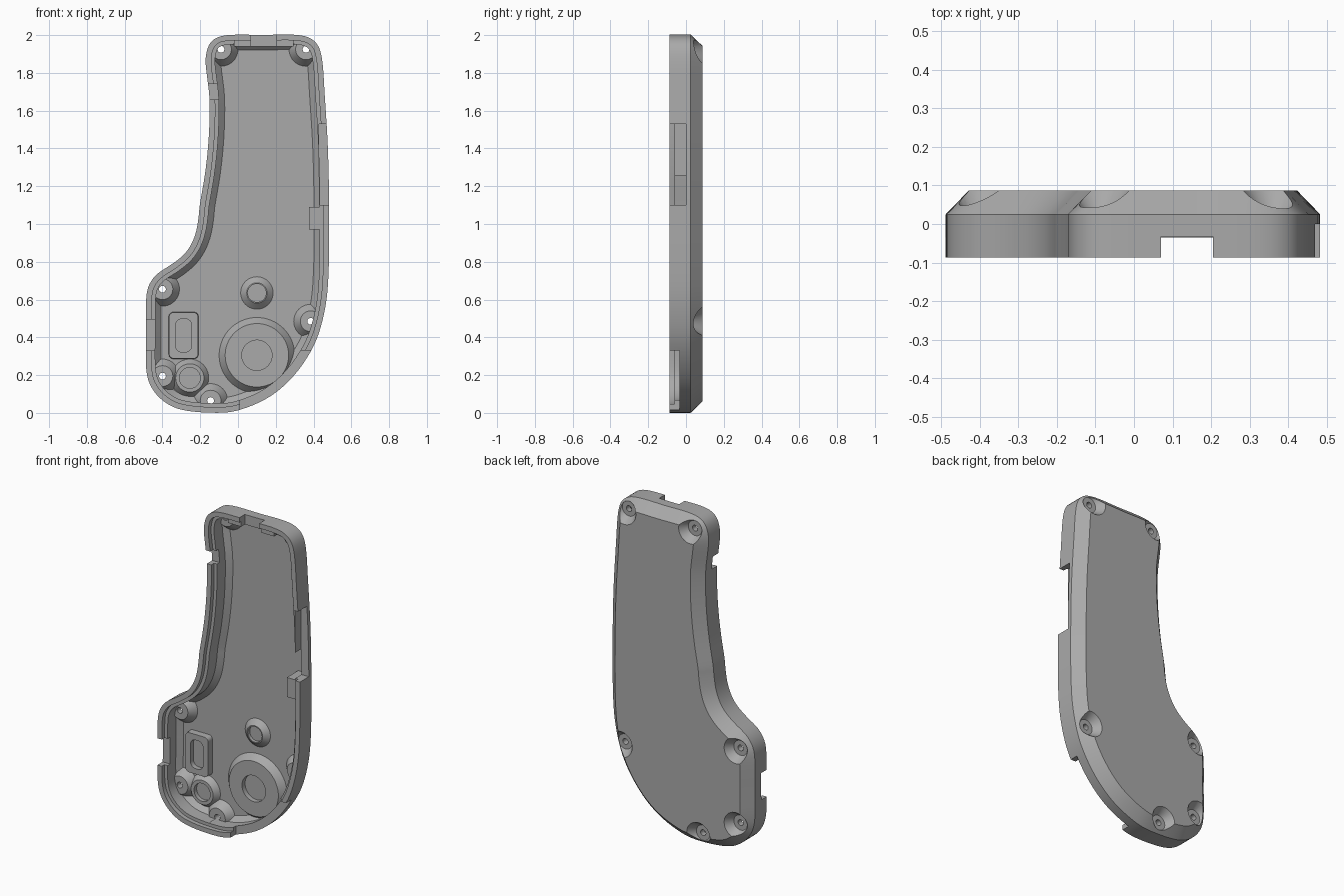
import bpy, bmesh
from math import cos, sin, pi
from mathutils import Vector

if "Cube" in bpy.data.objects:
    bpy.data.objects.remove(bpy.data.objects["Cube"], do_unlink=True)

grey = bpy.data.materials.new("plain_grey")
grey.use_nodes = True
GREY = (0.40, 0.40, 0.40, 1)
grey.diffuse_color = GREY
grey.node_tree.nodes["Principled BSDF"].inputs["Base Color"].default_value = GREY

# Side outline (x, z), anticlockwise from the bottom
OUTLINE = [(-.1, 0), (.01, .015), (.17, .085), (.30, .2), (.405, .36), (.455, .52),
           (.477, .68), (.483, .97), (.477, 1.39), (.457, 1.71), (.447, 1.86),
           (.42, 1.955), (.34, 2.0), (.13, 2.0), (-.07, 2.0), (-.145, 1.965),
           (-.172, 1.88), (-.165, 1.79), (-.15, 1.66), (-.155, 1.45), (-.175, 1.26),
           (-.203, 1.1), (-.207, 1.05), (-.225, .945), (-.27, .855), (-.345, .79),
           (-.43, .735), (-.475, .67), (-.487, .59), (-.487, .4), (-.487, .235),
           (-.465, .145), (-.40, .065), (-.30, .015)]


def smooth_loop(points, steps=5):
    p = [Vector(q) for q in points]
    n = len(p)
    out = []
    for i in range(n):
        a, b, c, d = p[i - 1], p[i], p[(i + 1) % n], p[(i + 2) % n]
        ta = (c - a) * (c - b).length / ((c - b).length + (b - a).length)
        tb = (d - b) * (c - b).length / ((c - b).length + (d - c).length)
        for k in range(steps):
            t = k / steps
            h = t * t * (3 - 2 * t)
            out.append(b * (1 - h) + c * h + ta * t * (1 - t) ** 2 - tb * t * t * (1 - t))
    for _ in range(3):
        out = [(out[i - 1] + out[i] * 2 + out[(i + 1) % len(out)]) / 4 for i in range(len(out))]
    return out


loop = smooth_loop(OUTLINE)


def inset(d):
    n = len(loop)
    res = []
    for i in range(n):
        t = (loop[(i + 1) % n] - loop[i - 1]).normalized()
        res.append(loop[i] + Vector((-t.y, t.x)) * d)
    return res


def make(name, rings):
    """Closed solid skinned over matching rings of 3D points."""
    bm = bmesh.new()
    vs = [[bm.verts.new(p) for p in r] for r in rings]
    n = len(vs[0])
    for a, b in zip(vs, vs[1:]):
        for i in range(n):
            bm.faces.new((a[i], a[(i + 1) % n], b[(i + 1) % n], b[i]))
    bm.faces.new(vs[0])
    bm.faces.new(vs[-1])
    bmesh.ops.recalc_face_normals(bm, faces=bm.faces)
    me = bpy.data.meshes.new(name)
    bm.to_mesh(me)
    bm.free()
    me.materials.append(grey)
    ob = bpy.data.objects.new(name, me)
    bpy.context.collection.objects.link(ob)
    return ob


def shell(name, profile):
    return make(name, [[(q.x, y, q.y) for q in inset(d)] for d, y in profile])


def lathe(name, x, z, profile, sides=40):
    return make(name, [[(x + r * cos(2 * pi * i / sides), y, z + r * sin(2 * pi * i / sides))
                        for i in range(sides)] for r, y in profile])


def box(name, x0, x1, y0, y1, z0, z1):
    return make(name, [[(x0, y, z0), (x1, y, z0), (x1, y, z1), (x0, y, z1)] for y in (y0, y1)])


def rounded(name, x, z, profile, corner=6):
    """Rounded block from (half width, half height, radius, y) rings."""
    rings = []
    for w, h, r, y in profile:
        ring = []
        for q, (sx, sz) in enumerate([(1, 1), (-1, 1), (-1, -1), (1, -1)]):
            for k in range(corner + 1):
                a = (q + k / corner) * pi / 2
                ring.append((x + sx * (w - r) + r * cos(a), y, z + sz * (h - r) + r * sin(a)))
        rings.append(ring)
    return make(name, rings)


def subtract(target, cutters):
    bpy.context.view_layer.objects.active = target
    for c in cutters:
        m = target.modifiers.new("cut", 'BOOLEAN')
        m.operation = 'DIFFERENCE'
        m.solver = 'EXACT'
        m.object = c
        bpy.ops.object.modifier_apply(modifier=m.name)
        bpy.data.objects.remove(c, do_unlink=True)


# Outer body with bevelled back, and the stepped cavity
body = shell("half_shell", [(.06, .087), (0, .025), (0, -.087)])
cavity = shell("cavity", [(.03, -.12), (.03, -.06), (.05, -.06), (.05, .02), (.08, .05)])

# Material left standing inside the cavity
SCREWS = [(-.09, 1.925), (.36, 1.925), (-.4, .655), (-.4, .195), (-.145, .065), (.385, .485)]
posts = [lathe("screw_post", x, z, [(.095, .07), (.09, .05), (.055, .005)]) for x, z in SCREWS]
posts += [
    lathe("large_seat", .1, .305, [(.21, .07), (.2, .05), (.168, .01), (.08, .01), (.08, .04)], 64),
    lathe("small_seat", .1, .635, [(.09, .07), (.086, .05), (.054, .02), (.048, .02), (.048, .04)]),
    lathe("lower_seat", -.255, .185, [(.11, .07), (.1, .05), (.075, .015), (.055, .015), (.055, .04)]),
    rounded("slot_block", -.288, .41, [(.08, .125, .025, .07), (.077, .122, .025, .01),
                                       (.043, .088, .035, .01), (.043, .088, .035, .04)]),
    box("side_clip", .375, .5, -.06, .07, .97, 1.09),
    box("top_catch", -.02, .295, -.07, .07, 1.94, 2.05),
]
subtract(cavity, posts)

# Cavity, screw recesses, screw holes and rim notches
cuts = [cavity]
for x, z in SCREWS:
    cuts.append(lathe("screw_recess", x, z, [(.046, .04), (.085, .095)]))
    cuts.append(lathe("screw_hole", x, z, [(.018, -.05), (.018, .06)], 20))
cuts += [
    box("top_notch", .07, .205, -.2, -.033, 1.9, 2.1),
    box("right_notch", .43, .6, -.2, 0, 1.1, 1.53),
    box("left_low_notch", -.6, -.42, -.2, -.035, .33, .495),
    box("left_high_notch", -.3, -.09, -.2, -.035, 1.66, 1.74),
    box("corner_notch", .01, .6, -.2, -.035, -.1, .33),
]
subtract(body, cuts)

bpy.ops.object.select_all(action='DESELECT')
body.select_set(True)
bpy.context.view_layer.objects.active = body
bpy.ops.object.shade_smooth_by_angle(angle=0.45)
